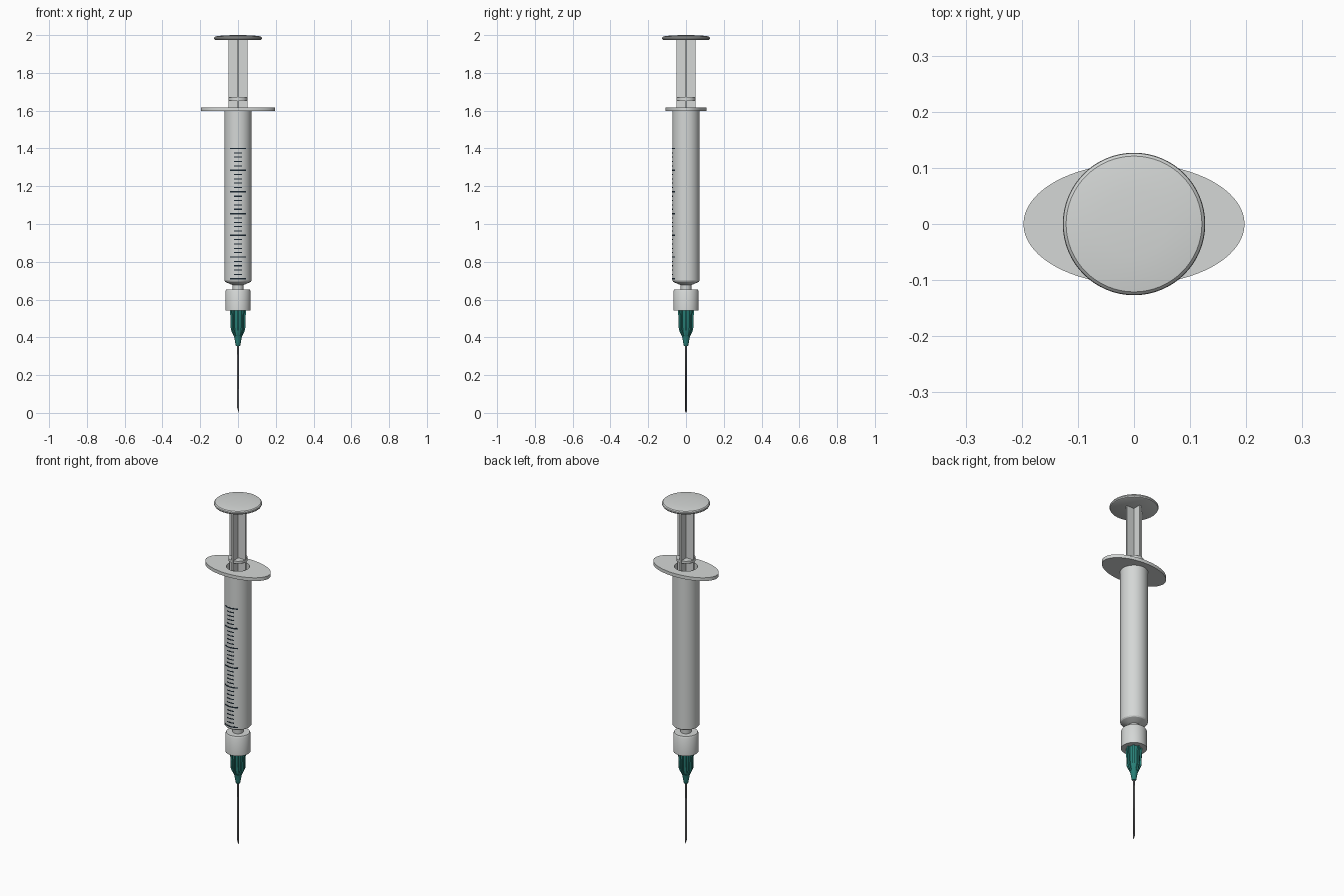
import bpy, bmesh, math
from mathutils import Matrix, Vector

if "Cube" in bpy.data.objects:
    bpy.data.objects.remove(bpy.data.objects["Cube"])


def material(name, rgb):
    m = bpy.data.materials.new(name)
    m.use_nodes = True
    m.diffuse_color = (*rgb, 1)
    bsdf = next(n for n in m.node_tree.nodes if n.type == 'BSDF_PRINCIPLED')
    bsdf.inputs["Base Color"].default_value = (*rgb, 1)
    return m


PLASTIC = material("pale grey plastic", (0.66, 0.68, 0.67))
TEAL = material("teal plastic", (0.022, 0.22, 0.19))
STEEL = material("needle steel", (0.22, 0.22, 0.23))
INK = material("dark ink", (0.01, 0.02, 0.03))
RUBBER = material("black rubber", (0.02, 0.02, 0.02))


def finish(bm, name, mat):
    bmesh.ops.recalc_face_normals(bm, faces=bm.faces[:])
    mesh = bpy.data.meshes.new(name)
    bm.to_mesh(mesh)
    bm.free()
    mesh.materials.append(mat)
    mesh.polygons.foreach_set("use_smooth", [True] * len(mesh.polygons))
    mesh.set_sharp_from_angle(angle=math.radians(30))
    obj = bpy.data.objects.new(name, mesh)
    bpy.context.collection.objects.link(obj)
    return obj


def lathe(name, profile, mat, closed=False, steps=64):
    """Spin a (radius, height) profile around z."""
    bm = bmesh.new()
    verts = [bm.verts.new((r, 0, z)) for r, z in profile]
    edges = [bm.edges.new(pair) for pair in zip(verts, verts[1:])]
    if closed:
        edges.append(bm.edges.new((verts[-1], verts[0])))
    bmesh.ops.spin(bm, geom=verts + edges, axis=(0, 0, 1), cent=(0, 0, 0),
                   angle=2 * math.pi, steps=steps, use_duplicate=False)
    bmesh.ops.remove_doubles(bm, verts=bm.verts[:], dist=1e-5)
    return finish(bm, name, mat)


def fins(name, count, outline, thickness, mat):
    """Radial fins: a (radius, height) outline extruded and repeated around z."""
    bm = bmesh.new()
    for i in range(count):
        turn = Matrix.Rotation(2 * math.pi * i / count, 4, 'Z')
        face = bm.faces.new([bm.verts.new(turn @ Vector((r, -thickness / 2, z)))
                             for r, z in outline])
        side = turn @ Vector((0, thickness, 0))
        new = bmesh.ops.extrude_face_region(bm, geom=[face], use_keep_orig=True)
        moved = [g for g in new["geom"] if isinstance(g, bmesh.types.BMVert)]
        bmesh.ops.translate(bm, verts=moved, vec=side)
    return finish(bm, name, mat)


# Barrel: hollow tube with a tapered nose and narrow outlet
BARREL_R, BORE_R, FLANGE_Z = 0.072, 0.061, 1.597
lathe("barrel", [(BORE_R, FLANGE_Z), (BARREL_R, FLANGE_Z), (BARREL_R, 0.70),
                 (0.068, 0.694), (0.042, 0.682), (0.03, 0.678), (0.028, 0.64),
                 (0.012, 0.64), (0.012, 0.70), (BORE_R, 0.715)], PLASTIC, closed=True)

# Finger flange: elliptical plate with a round hole
bm = bmesh.new()
SEG = 72
rings = []
for rx, ry, z in [(BORE_R, BORE_R, FLANGE_Z), (0.197, 0.108, FLANGE_Z),
                  (0.197, 0.108, 1.616), (BORE_R, BORE_R, 1.616)]:
    rings.append([bm.verts.new((rx * math.cos(2 * math.pi * i / SEG),
                                ry * math.sin(2 * math.pi * i / SEG), z))
                  for i in range(SEG)])
for a, b in zip(rings, rings[1:] + rings[:1]):
    for i in range(SEG):
        j = (i + 1) % SEG
        bm.faces.new((a[i], a[j], b[j], b[i]))
finish(bm, "finger_flange", PLASTIC)

# Scale marks: thin curved plates on the front, every fifth one long
bm = bmesh.new()
MARKS, LOW, HIGH = 30, 0.71, 1.40
for k in range(MARKS + 1):
    z = LOW + (HIGH - LOW) * k / MARKS
    half_width, half_height = (0.042, 0.0035) if k % 5 == 0 else (0.022, 0.0028)
    reach = math.asin(half_width / BARREL_R)
    columns = []
    for i in range(9):
        a = reach * (i / 4 - 1)
        columns.append([bm.verts.new((r * math.sin(a), -r * math.cos(a), z + h))
                        for r, h in ((BARREL_R - 0.001, -half_height),
                                     (BARREL_R + 0.001, -half_height),
                                     (BARREL_R + 0.001, half_height),
                                     (BARREL_R - 0.001, half_height))])
    for a, b in zip(columns, columns[1:]):
        for i in range(4):
            j = (i + 1) % 4
            bm.faces.new((a[i], a[j], b[j], b[i]))
    bm.faces.new(columns[0])
    bm.faces.new(columns[-1])
finish(bm, "scale_marks", INK)

# Plunger: cross-shaped rod, guide disc, domed thumb rest, hidden stopper
ROD_R = 0.051
fins("plunger_rod", 4, [(0, 1.10), (ROD_R, 1.10), (ROD_R, 1.98), (0, 1.98)],
     0.010, PLASTIC)
lathe("plunger_guide_disc", [(0, 1.655), (ROD_R, 1.655), (ROD_R, 1.669), (0, 1.669)],
      PLASTIC)
lathe("thumb_rest", [(0, 1.973), (0.118, 1.973), (0.124, 1.976), (0.127, 1.982),
                     (0.126, 1.988), (0.121, 1.993), (0.10, 1.996), (0.06, 1.999),
                     (0, 2.0)], PLASTIC)
lathe("plunger_stopper", [(0, 1.03), (0.06, 1.05), (0.06, 1.11), (0, 1.11)], RUBBER)

# Locking collar below the nose
lathe("collar", [(0, 0.541), (0.067, 0.541), (0.067, 0.643), (0.062, 0.653),
                 (0, 0.653)], PLASTIC)

# Needle hub with ribs
lathe("needle_hub", [(0, 0.545), (0.034, 0.545), (0.030, 0.44), (0.020, 0.40),
                     (0.015, 0.375), (0.013, 0.358), (0.010, 0.353), (0, 0.353)],
      TEAL, steps=32)
fins("hub_ribs", 8, [(0.01, 0.545), (0.042, 0.545), (0.038, 0.44), (0.022, 0.405),
                     (0.01, 0.405)], 0.011, TEAL)

# Needle with a slanted tip
needle = lathe("needle", [(0, 0.37), (0.005, 0.37), (0.005, 0), (0, 0)], STEEL, steps=16)
bm = bmesh.new()
bm.from_mesh(needle.data)
cut = bmesh.ops.bisect_plane(bm, geom=bm.verts[:] + bm.edges[:] + bm.faces[:],
                             plane_co=(0.005, 0, 0), plane_no=(-1, 0, -0.35),
                             clear_outer=True)
rim = [g for g in cut["geom_cut"] if isinstance(g, bmesh.types.BMEdge)]
bmesh.ops.holes_fill(bm, edges=rim)
bm.to_mesh(needle.data)
bm.free()
